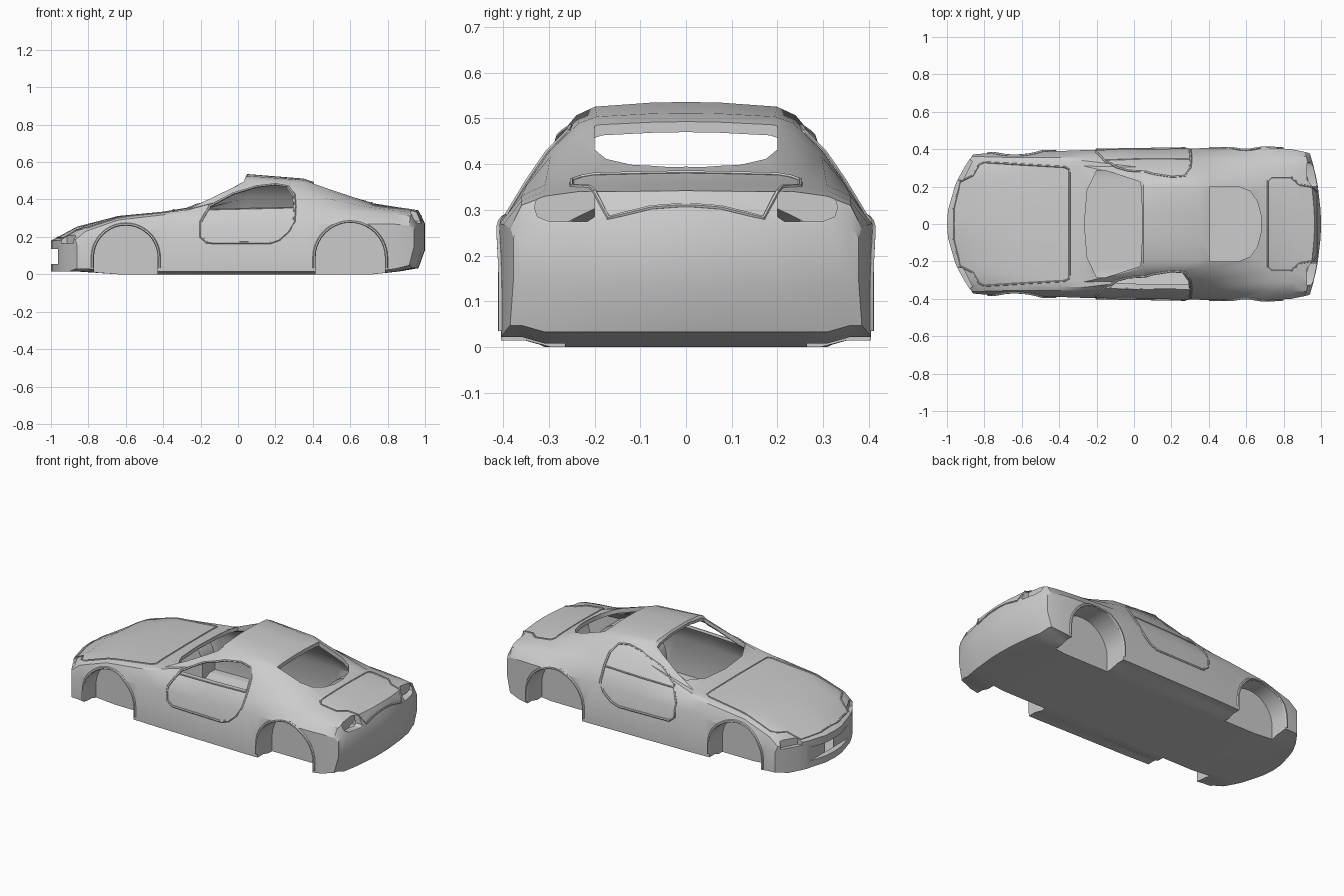
import bpy, bmesh, math
from mathutils import Vector
from mathutils.bvhtree import BVHTree

if "Cube" in bpy.data.objects:
    bpy.data.objects.remove(bpy.data.objects["Cube"])

# Body stations: x, plan bow, floor z, half width, side z, shoulder y z, roof edge y z, centre top z
STATIONS = [
    (-1.0, .14, .015, .372, .15, .36, .185, .25, .185, .18),
    (-.86, .05, .015, .376, .17, .36, .230, .27, .253, .255),
    (-.64, 0, .0, .385, .21, .355, .290, .27, .305, .312),
    (-.40, 0, .0, .39, .245, .355, .318, .30, .33, .335),
    (-.27, 0, .0, .395, .25, .355, .330, .31, .347, .357),
    (.03, 0, .0, .40, .26, .352, .345, .243, .49, .512),
    (.05, 0, .0, .40, .26, .352, .347, .24, .507, .536),
    (.35, 0, .0, .405, .265, .35, .355, .235, .49, .512),
    (.42, 0, .0, .405, .268, .35, .353, .232, .468, .488),
    (.72, 0, .0, .408, .27, .36, .330, .245, .368, .38),
    (.86, -.02, .015, .40, .268, .36, .32, .25, .35, .358),
    (.965, -.05, .033, .385, .26, .36, .31, .25, .335, .342),
    (1.0, -.06, .13, .378, .24, .36, .262, .25, .268, .27),
]


def add_mesh(name, bm):
    bmesh.ops.recalc_face_normals(bm, faces=bm.faces[:])
    me = bpy.data.meshes.new(name)
    bm.to_mesh(me)
    bm.free()
    ob = bpy.data.objects.new(name, me)
    bpy.context.collection.objects.link(ob)
    return ob


def loft(name, inset=0.0, xs=1.0):
    """Closed car hull lofted through the stations."""
    bm = bmesh.new()
    rings = []
    for x, bow, zb, w, zm, w2, z2, w3, z3, zt in STATIONS:
        top = [(w, zm), (w2, z2), ((w2 + w3) / 2 + .006, (z2 + z3) / 2 + .006), (w3, z3),
               (.83 * w3, z3 + .65 * (zt - z3)), (.3 * w3, zt - .001), (0, zt)]
        top += [(-y, z) for y, z in top[-2::-1]]
        up, low = [], []
        for y, z in top:
            px = (x + bow * (abs(y) / w) ** 2) * xs
            py = y * (1 - inset / w)
            up.append(bm.verts.new((px, py, z - inset)))
            low.append(bm.verts.new((px, py, zb + inset + (.014 if abs(y) > .32 else 0))))
        rings.append((up, low))
    for (u0, l0), (u1, l1) in zip(rings, rings[1:]):
        a, b = u0 + l0[::-1], u1 + l1[::-1]
        for i in range(len(a)):
            j = (i + 1) % len(a)
            bm.faces.new((a[i], a[j], b[j], b[i]))
    for u, l in (rings[0], rings[-1]):
        for i in range(len(u) - 1):
            bm.faces.new((u[i], u[i + 1], l[i + 1], l[i]))
    bmesh.ops.triangulate(bm, faces=bm.faces[:])
    return add_mesh(name, bm)


def place(axis, a, b, t):
    return {'x': (t, a, b), 'y': (a, t, b), 'z': (a, b, t)}[axis]


def prism(pts, axis, lo, hi):
    bm = bmesh.new()
    f = bm.faces.new([bm.verts.new(place(axis, a, b, lo)) for a, b in pts])
    r = bmesh.ops.extrude_face_region(bm, geom=[f])
    vs = [v for v in r['geom'] if isinstance(v, bmesh.types.BMVert)]
    bmesh.ops.translate(bm, verts=vs, vec=place(axis, 0, 0, hi - lo))
    return add_mesh("cutter", bm)


def cut(ob, cutter):
    m = ob.modifiers.new("cut", 'BOOLEAN')
    m.operation, m.solver, m.object = 'DIFFERENCE', 'EXACT', cutter
    bpy.context.view_layer.objects.active = ob
    bpy.ops.object.modifier_apply(modifier=m.name)
    bpy.data.objects.remove(cutter)


def mirrored(half):
    return half + [(a, -b) for a, b in half[::-1] if abs(b) > 1e-6]


def arch(cx, r, zc=.09, foot=-.1):
    arc = [(cx + r * math.cos(math.pi * i / 20), zc + r * math.sin(math.pi * i / 20)) for i in range(21)]
    return [(cx + r, foot)] + arc + [(cx - r, foot)]


body = loft("car_body")
bvh = BVHTree.FromPolygons([v.co for v in body.data.vertices], [p.vertices[:] for p in body.data.polygons])


def trim(name, pts, axis, side=1, closed=True, radius=.005):
    """Thin raised seam following the body surface under a flat outline."""
    path = []
    ends = pts[1:] + pts[:1] if closed else pts[1:]
    for p, q in zip(pts, ends):
        n = max(1, int(math.dist(p, q) / .03))
        path += [(p[0] + (q[0] - p[0]) * i / n, p[1] + (q[1] - p[1]) * i / n) for i in range(n)]
    if not closed:
        path.append(pts[-1])
    hits = []
    for a, b in path:
        h = bvh.ray_cast(Vector(place(axis, a, b, 2 * side)), Vector(place(axis, 0, 0, -side)))[0]
        if h:
            hits.append(h)
    cu = bpy.data.curves.new(name, 'CURVE')
    cu.dimensions = '3D'
    cu.bevel_depth, cu.bevel_resolution = radius, 1
    s = cu.splines.new('POLY')
    s.points.add(len(hits) - 1)
    for pt, h in zip(s.points, hits):
        pt.co = (*h, 1)
    s.use_cyclic_u = closed
    ob = bpy.data.objects.new(name, cu)
    bpy.context.collection.objects.link(ob)


# Hollow interior, leaving housings around the wheel wells
wheels = [(-.6, .17), (.6, .185)]
cavity = loft("cavity", .018, .965)
for cx, r in wheels:
    for s in (-1, 1):
        cut(cavity, prism(arch(cx, r + .015), 'y', s * .25, s * .6))
cut(body, cavity)

# Wheel wells
for cx, r in wheels:
    for s in (-1, 1):
        cut(body, prism(arch(cx, r), 'y', s * .265, s * .6))

# Windscreen, rear window and open side window
cut(body, prism(mirrored([(-.265, 0), (-.25, .18), (-.2, .285), (-.15, .285), (.035, .225), (.042, .1)]),
                'z', .335, .7))
cut(body, prism(mirrored([(.405, .2), (.56, .2), (.62, .175), (.66, .12), (.68, .04)]), 'z', .335, .7))
glass = [(-.165, .35), (-.1, .39), (-.02, .43), (.08, .463), (.2, .475), (.26, .465), (.29, .42), (.296, .36)]
cut(body, prism(glass, 'y', -.6, -.12))

# Lamp and grille openings
for s in (-1, 1):
    cut(body, prism([(-.955, s * .235), (-.885, s * .352), (-.865, s * .335), (-.915, s * .235)], 'z', .165, .4))
    lamp = [(.2, .34), (.2, .285), (.215, .275), (.3, .275), (.325, .285), (.332, .305), (.325, .33), (.31, .34)]
    cut(body, prism([(s * y, z) for y, z in lamp], 'x', .925, 1.1))
cut(body, prism([(-.22, .065), (-.2, .055), (.2, .055), (.22, .065), (.23, .12), (.19, .135),
                 (-.19, .135), (-.23, .12)], 'x', -1.1, -.962))

# Door, wheel-arch, bonnet and boot seams
door = [(-.2, .28), (-.2, .2), (-.165, .17), (.17, .167), (.22, .185), (.27, .23), (.3, .28), (.305, .36),
        (.3, .425), (.27, .47), (.2, .481), (.1, .47), (-.03, .43), (-.15, .365)]
for s, label in ((-1, "right"), (1, "left")):
    trim("door_frame_" + label, door, 'y', s, radius=.007)
    trim("window_sill_" + label, [(-.165, .347), (.3, .358)], 'y', s, False, .004)
    for (cx, r), end in zip(wheels, ("front", "rear")):
        trim(f"{end}_arch_lip_{label}", arch(cx, r + .008, foot=.035), 'y', s, False, .008)
trim("bonnet_seam", mirrored([(-.345, .29), (-.37, .305), (-.8, .33), (-.83, .315), (-.86, .26),
                              (-.93, .225), (-.965, .08)]), 'z')
trim("boot_seam", mirrored([(.715, .23), (.735, .25), (.84, .25), (.885, .21), (.95, .2), (.98, .17)]), 'z')

# Finish: seams to mesh, smooth shading with crisp edges
bpy.ops.object.select_all(action='SELECT')
bpy.context.view_layer.objects.active = body
bpy.ops.object.convert(target='MESH')
bpy.ops.object.shade_smooth_by_angle(angle=math.radians(32))
